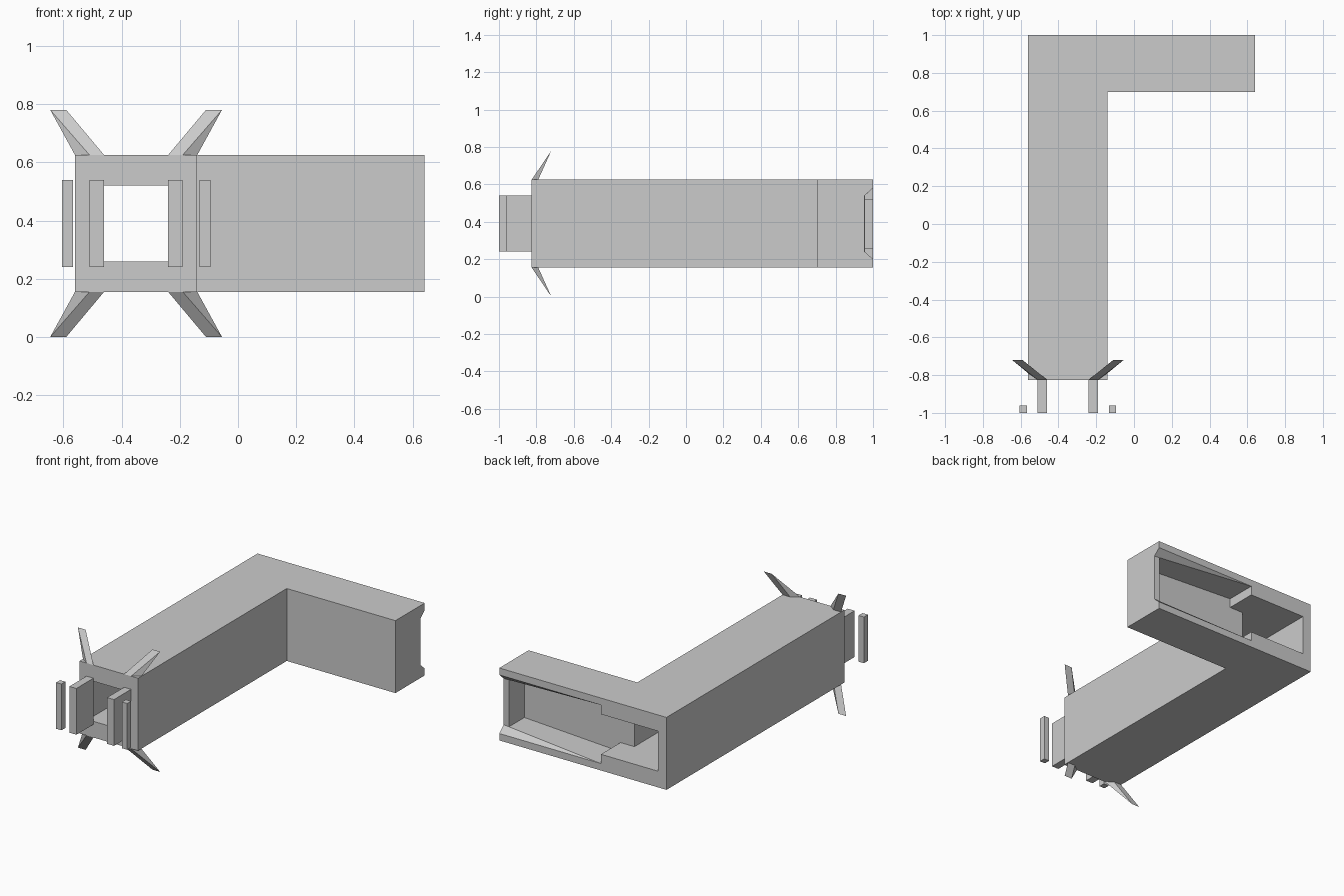
import bpy
import bmesh

cube = bpy.data.objects.get("Cube")
if cube:
    bpy.data.objects.remove(cube, do_unlink=True)

grey = bpy.data.materials.new("plain grey")
grey.use_nodes = True
colour = (0.6, 0.6, 0.6, 1)
grey.diffuse_color = colour
grey.node_tree.nodes["Principled BSDF"].inputs["Base Color"].default_value = colour

MID_X, MID_Z = -0.35, 0.39   # axis of the long arm


def finish(name, bm):
    bmesh.ops.recalc_face_normals(bm, faces=bm.faces)
    mesh = bpy.data.meshes.new(name)
    bm.to_mesh(mesh)
    bm.free()
    mesh.materials.append(grey)
    obj = bpy.data.objects.new(name, mesh)
    bpy.context.collection.objects.link(obj)
    return obj


def hull(name, points):
    bm = bmesh.new()
    for p in points:
        bm.verts.new(p)
    bmesh.ops.convex_hull(bm, input=bm.verts)
    bmesh.ops.dissolve_limit(bm, angle_limit=0.001, verts=bm.verts, edges=bm.edges)
    return finish(name, bm)


def box(name, xs, ys, zs):
    return hull(name, [(x, y, z) for x in xs for y in ys for z in zs])


def cut(target, cutter):
    mod = target.modifiers.new(cutter.name, "BOOLEAN")
    mod.operation = "DIFFERENCE"
    mod.solver = "EXACT"
    mod.object = cutter
    cutter.hide_render = True
    cutter.hide_set(True)
    cutters.append(cutter)


cutters = []

# L-shaped body extruded from its plan
bm = bmesh.new()
plan = [(-0.56, -0.825), (-0.14, -0.825), (-0.14, 0.70),
        (0.64, 0.70), (0.64, 1), (-0.56, 1)]
base = bm.faces.new([bm.verts.new((x, y, 0.155)) for x, y in plan])
top = bmesh.ops.extrude_face_region(bm, geom=[base])["geom"]
bmesh.ops.translate(bm, vec=(0, 0, 0.47),
                    verts=[g for g in top if isinstance(g, bmesh.types.BMVert)])
body = finish("body", bm)

# Channel through the long arm, and its side pocket
cut(body, box("channel_cutter", (-0.5, -0.19), (-0.9, 1.1), (0.26, 0.52)))
cut(body, box("pocket_cutter", (-0.4, -0.08), (0.8, 1.1), (0.26, 0.52)))

# Tapering cavity in the short arm
cut(body, hull("cavity_cutter",
               [(x, y, MID_Z + s * h) for x, h in ((-0.09, 0.19), (0.6, 0.152))
                for y in (0.8, 1.02) for s in (-1, 1)]))

# Widening bevelled notch along the open edge
cut(body, hull("notch_cutter",
               [(x, y, MID_Z + s * h) for s in (-1, 1)
                for x, y, h in ((-0.09, 1, 0.19), (-0.09, 1.01, 0.199),
                                (0.66, 1.01, 0.199), (0.66, 0.954, 0.149))]))

# Bake the cuts and drop the helpers
bpy.context.view_layer.update()
baked = bpy.data.meshes.new_from_object(
    body.evaluated_get(bpy.context.evaluated_depsgraph_get()))
body.modifiers.clear()
body.data = baked
for c in cutters:
    bpy.data.objects.remove(c, do_unlink=True)

for side, word in ((-1, "right"), (1, "left")):
    def xs(a, b):
        return MID_X + side * a, MID_X + side * b

    # Plates and bars at the front opening
    box(word + "_plate", xs(0.11, 0.16), (-1, -0.825), (0.24, 0.54))
    box(word + "_bar", xs(0.217, 0.255), (-1, -0.96), (0.24, 0.54))

    # Swept wedge prongs above and below
    for up, level in ((-1, "lower"), (1, "upper")):
        prong = [(0.11, -0.825, 0.235), (0.16, -0.825, 0.235),
                 (0.21, -0.79, 0.235), (0.155, -0.79, 0.235),
                 (0.24, -0.72, 0.39), (0.295, -0.72, 0.39)]
        hull(level + "_" + word + "_prong",
             [(MID_X + side * x, y, MID_Z + up * z) for x, y, z in prong])
